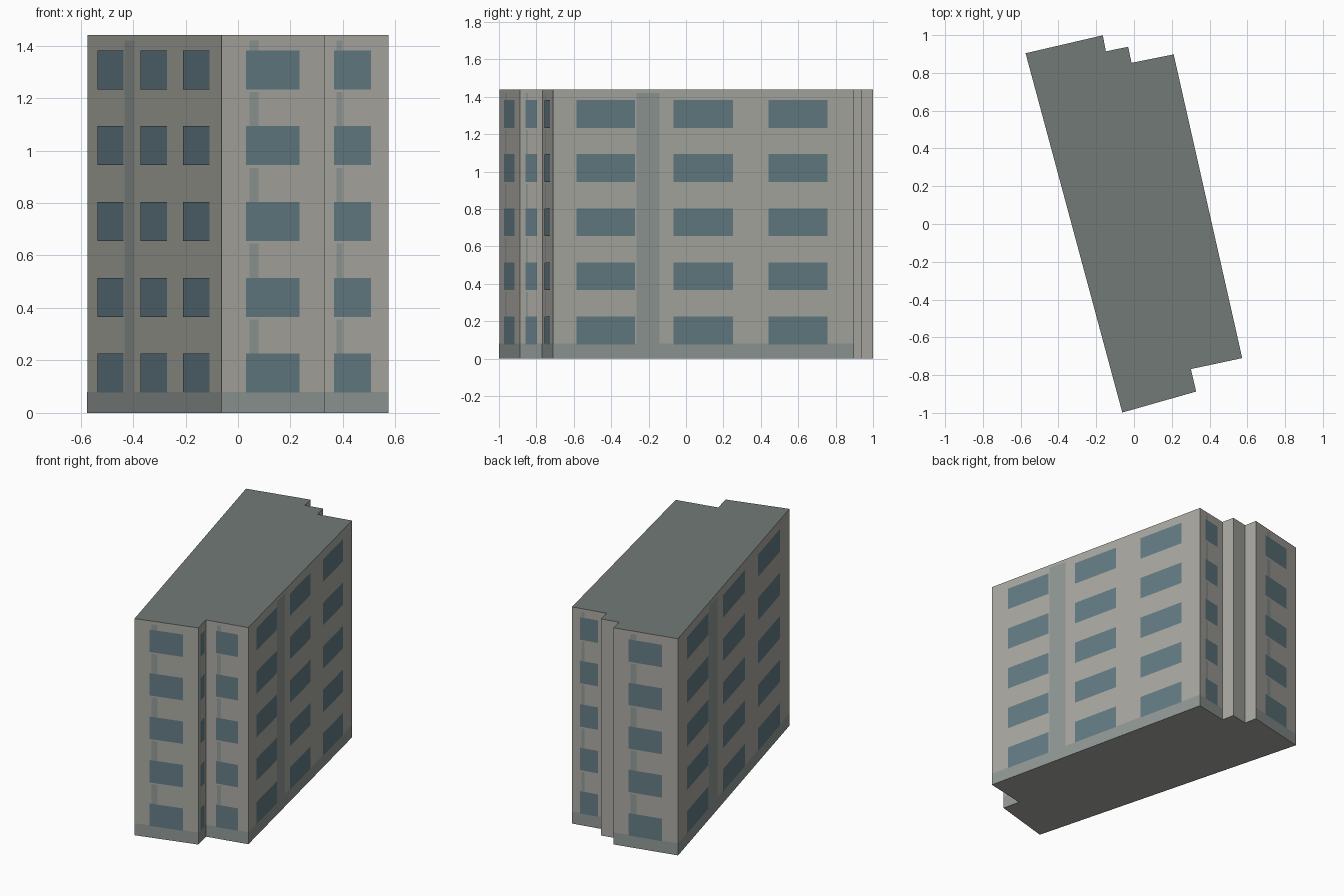
import bpy, bmesh
from mathutils import Vector

if "Cube" in bpy.data.objects:
    bpy.data.objects.remove(bpy.data.objects["Cube"])

HEIGHT, FLOORS, PITCH = 1.44, 5, 0.289
WIN_Z, WIN_H, PLINTH_H = 0.077, 0.149, 0.08


def material(name, rgb):
    m = bpy.data.materials.new(name)
    m.diffuse_color = (*rgb, 1)
    m.use_nodes = True
    m.node_tree.nodes["Principled BSDF"].inputs["Base Color"].default_value = m.diffuse_color
    return m


wall_mat = material("plaster", (0.40, 0.395, 0.36))
roof_mat = material("roof_felt", (0.17, 0.195, 0.185))
trim_mat = material("grey_trim", (0.28, 0.315, 0.30))
glass_mat = material("glass", (0.125, 0.20, 0.23))


def finish(name, bm, *mats):
    mesh = bpy.data.meshes.new(name)
    bm.to_mesh(mesh)
    bm.free()
    for m in mats:
        mesh.materials.append(m)
    bpy.context.collection.objects.link(bpy.data.objects.new(name, mesh))


# Footprint corners, counter-clockwise from the front-most corner
plan = [(-0.062, -0.998), (0.329, -0.887), (0.301, -0.768), (0.573, -0.71),
        (0.21, 0.898), (-0.013, 0.853), (-0.031, 0.938), (-0.149, 0.914),
        (-0.165, 0.999), (-0.574, 0.904)]

# Main block: extruded footprint with a darker flat roof
bm = bmesh.new()
base = bm.faces.new([bm.verts.new((x, y, 0)) for x, y in plan])
ext = bmesh.ops.extrude_face_region(bm, geom=[base], use_keep_orig=True)
bmesh.ops.translate(bm, vec=(0, 0, HEIGHT),
                    verts=[g for g in ext["geom"] if isinstance(g, bmesh.types.BMVert)])
bmesh.ops.recalc_face_normals(bm, faces=bm.faces)
for f in bm.faces:
    if f.normal.z > 0.9:
        f.material_index = 1
finish("building_block", bm, wall_mat, roof_mat)


def panel(bm, wall, u0, u1, z0, z1, offset):
    """Flat panel on wall number `wall`; u runs 0..1 along the wall."""
    a, b = Vector(plan[wall]), Vector(plan[(wall + 1) % len(plan)])
    d = b - a
    out = Vector((d.y, -d.x)).normalized() * offset
    p, q = a + d * u0 + out, a + d * u1 + out
    bm.faces.new([bm.verts.new((*v, z)) for v, z in
                  ((p, z0), (q, z0), (q, z1), (p, z1))])


# Wall layouts: window spans along each wall, and the downpipe strip
three = [(0.078, 0.272), (0.4, 0.597), (0.715, 0.912)]
one = [(0.237, 0.758)]
layouts = {0: one, 1: one, 2: one, 3: three, 4: one, 8: one, 9: three}

windows, strips, plinth = bmesh.new(), bmesh.new(), bmesh.new()
for wall, spans in layouts.items():
    panel(plinth, wall, 0, 1, 0, PLINTH_H, 0.001)
    for i in range(FLOORS):
        z = WIN_Z + i * PITCH
        for u0, u1 in spans:
            panel(windows, wall, u0, u1, z, z + WIN_H, 0.002)
        if spans is one:
            # Strip shows only between the windows
            top = z + PITCH - 0.01 if i < FLOORS - 1 else 1.42
            panel(strips, wall, 0.27, 0.36, z + WIN_H, top, 0.001)
    if spans is three:
        panel(strips, wall, 0.277, 0.353, PLINTH_H, 1.42, 0.001)

finish("windows", windows, glass_mat)
finish("wall_strips", strips, trim_mat)
finish("plinth_band", plinth, trim_mat)
